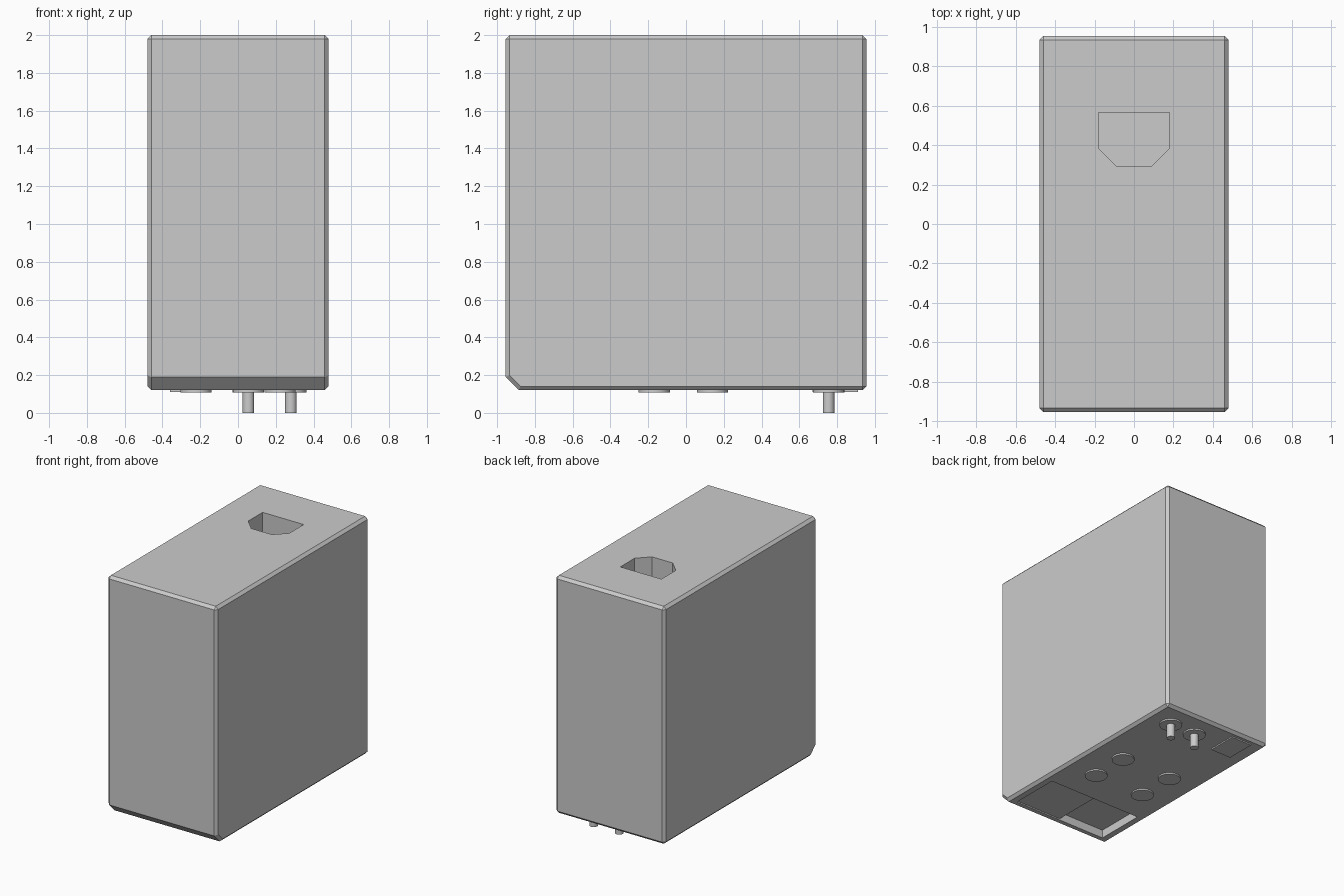
import bpy, bmesh, math
from mathutils import Vector

if "Cube" in bpy.data.objects:
    bpy.data.objects.remove(bpy.data.objects["Cube"])

BOTTOM = 0.12


def prism(name, profile, axis, length):
    """Closed prism: extrude a list of 3D profile points along an axis vector."""
    bm = bmesh.new()
    face = bm.faces.new([bm.verts.new(p) for p in profile])
    new = bmesh.ops.extrude_face_region(bm, geom=[face])["geom"]
    verts = [v for v in new if isinstance(v, bmesh.types.BMVert)]
    bmesh.ops.translate(bm, verts=verts, vec=Vector(axis) * length)
    bmesh.ops.recalc_face_normals(bm, faces=bm.faces)
    mesh = bpy.data.meshes.new(name)
    bm.to_mesh(mesh)
    bm.free()
    obj = bpy.data.objects.new(name, mesh)
    bpy.context.collection.objects.link(obj)
    return obj


def slab(name, x0, x1, y0, y1, z0, z1):
    return prism(name, [(x0, y0, z0), (x1, y0, z0), (x1, y1, z0), (x0, y1, z0)],
                 (0, 0, 1), z1 - z0)


def disc(name, x, y, r, z0, z1, sides=32):
    bpy.ops.mesh.primitive_cylinder_add(vertices=sides, radius=r, depth=z1 - z0,
                                        location=(x, y, (z0 + z1) / 2))
    obj = bpy.context.object
    obj.name = name
    bpy.ops.object.shade_smooth_by_angle(angle=math.radians(30))
    return obj


def cut(target, cutter):
    cutter.hide_render = True
    cutter.hide_viewport = True
    cutter.display_type = 'WIRE'
    mod = target.modifiers.new(cutter.name, 'BOOLEAN')
    mod.operation = 'DIFFERENCE'
    mod.solver = 'EXACT'
    mod.object = cutter


# Casing: side profile with a large lower front chamfer, all square edges bevelled
side = [(-0.955, 0.19), (-0.885, BOTTOM), (0.955, BOTTOM), (0.955, 2), (-0.955, 2)]
casing = prism("casing", [(-0.48, y, z) for y, z in side], (1, 0, 0), 0.96)
bevel = casing.modifiers.new("edge_chamfer", 'BEVEL')
bevel.width = 0.021
bevel.segments = 1
bevel.limit_method = 'ANGLE'
bevel.angle_limit = math.radians(60)

# Power socket opening in the top
socket = [(-0.18, 0.565), (-0.18, 0.385), (-0.09, 0.295),
          (0.09, 0.295), (0.18, 0.385), (0.18, 0.565)]
cut(casing, prism("socket_cutter", [(x, y, 1.8) for x, y in socket], (0, 0, 1), 0.3))

# Underside recesses: shallow over the full width, deeper on one half
cut(casing, slab("shallow_recess_cutter", -0.41, 0.41, -0.85, -0.45, 0.0, BOTTOM + 0.01))
cut(casing, slab("deep_recess_cutter", -0.41, 0.0, -0.85, -0.45, -0.05, BOTTOM + 0.065))

# Round feet
for x in (-0.222, 0.222):
    for y in (-0.168, 0.14):
        disc("foot", x, y, 0.083, 0.108, BOTTOM + 0.01)

# Contact pins with collars
for x in (0.055, 0.28):
    disc("pin_collar", x, 0.755, 0.083, 0.108, BOTTOM + 0.01)
    disc("contact_pin", x, 0.755, 0.031, 0.0, BOTTOM + 0.01, 24)

# Raised label plate on the underside
slab("base_plate", -0.36, -0.18, 0.67, 0.91, 0.11, BOTTOM + 0.01)
